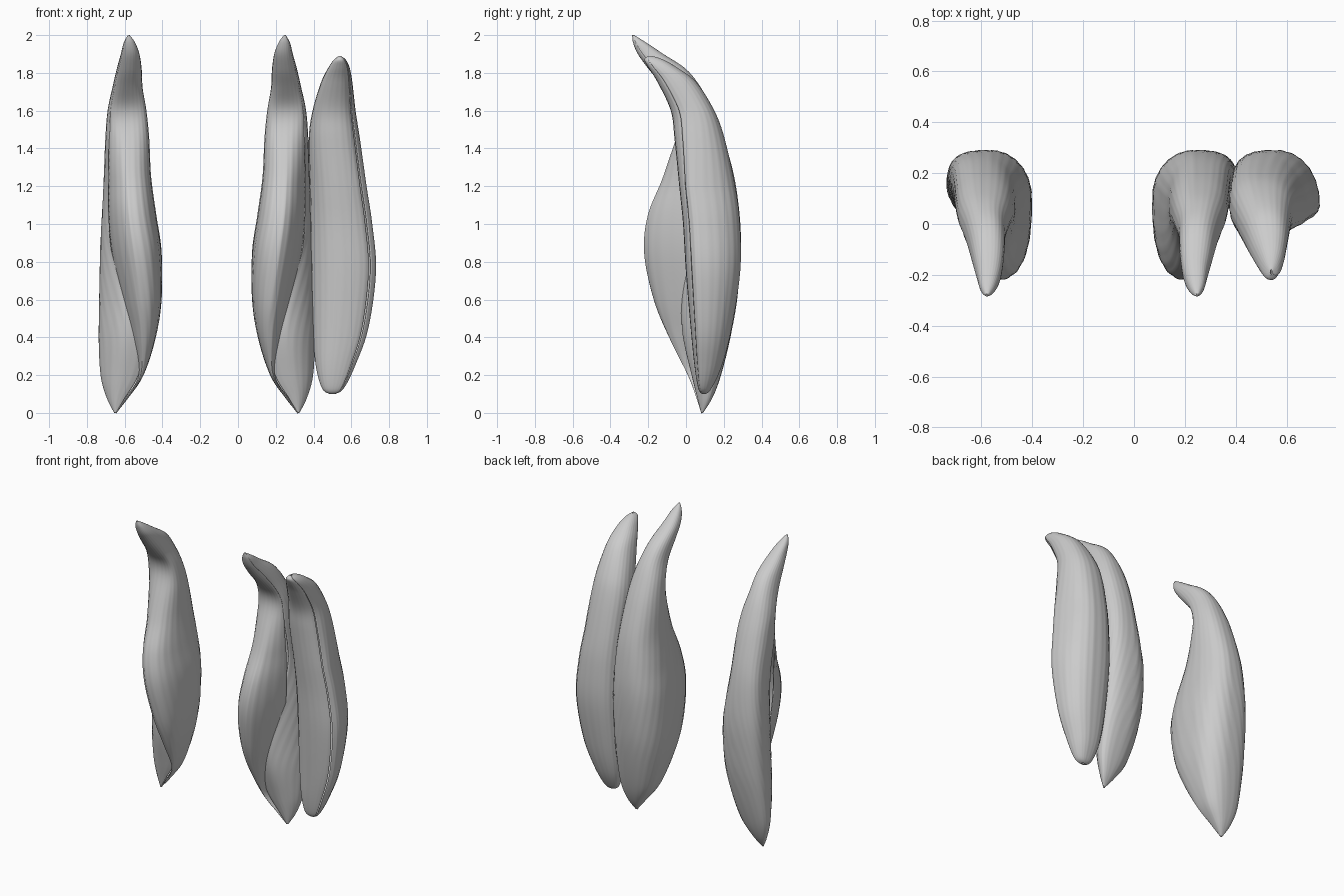
import bpy, bmesh
from math import cos, sin, radians, copysign, exp

# Level rows: z, x left, x right, x reach of the front flap, y back,
# y front (flap), y front (under layer), start angle, end angle
FLAPPED = [
    (0.00, .315, .325, .320, .090, .080, .080, -125, 325),
    (0.08, .250, .365, .270, .140, .055, .060, -128, 325),
    (0.20, .170, .397, .200, .185, .010, .030, -135, 325),
    (0.40, .105, .407, .245, .235, -.09, -.015, -130, 330),
    (0.60, .075, .405, .300, .270, -.17, -.03, -105, 335),
    (0.85, .075, .400, .355, .290, -.22, -.03, -70, 335),
    (1.05, .103, .390, .375, .283, -.20, -.03, -45, 332),
    (1.25, .130, .380, .378, .255, -.12, -.05, -35, 328),
    (1.45, .140, .372, .372, .200, -.065, -.065, -35, 326),
    (1.60, .155, .360, .360, .142, -.08, -.08, -35, 326),
    (1.72, .175, .335, .335, .080, -.13, -.13, -35, 326),
    (1.82, .180, .312, .312, .000, -.20, -.20, -35, 326),
    (1.90, .192, .290, .290, -.12, -.255, -.255, -35, 326),
    (1.96, .215, .275, .275, -.21, -.28, -.28, -35, 326),
    (2.00, .243, .253, .253, -.275, -.285, -.285, -35, 326)]

# Level rows of the closed petal: z, x left, x right, y back, y front
CLOSED = [
    (0.10, .485, .515, .105, .085),
    (0.13, .445, .560, .135, .065),
    (0.25, .412, .620, .190, .045),
    (0.45, .396, .690, .242, .025),
    (0.75, .387, .730, .287, .000),
    (1.00, .384, .710, .285, -.015),
    (1.20, .380, .680, .260, -.035),
    (1.45, .375, .645, .205, -.06),
    (1.60, .395, .622, .150, -.08),
    (1.75, .440, .605, .055, -.15),
    (1.83, .480, .590, -.05, -.20),
    (1.87, .508, .570, -.12, -.22),
    (1.89, .535, .545, -.18, -.20)]
CLOSED = [(z, l, r, r, b, f, f, -35, 324) for z, l, r, b, f in CLOSED]


def catmull(rows, steps):
    """Smoothly interpolate the level rows."""
    out = []
    for i in range(len(rows) - 1):
        p0, p1 = rows[max(i - 1, 0)], rows[i]
        p2, p3 = rows[i + 1], rows[min(i + 2, len(rows) - 1)]
        for k in range(steps):
            t = k / steps
            out.append([.5 * (2 * b + (c - a) * t + (2 * a - 5 * b + 4 * c - d) * t * t
                              + (3 * b - a - 3 * c + d) * t ** 3)
                        for a, b, c, d in zip(p0, p1, p2, p3)])
    return out + [list(rows[-1])]


def power(v, e):
    return copysign(abs(v) ** e, v)


def petal(name, rows, shape, mids, place=lambda x: x, tuck=0.0, dent=0.0, n=90):
    """Loft a curled sheet. shape = corner exponents (back right, back left,
    front left, front right); mids = widest depth on the (left, right) side."""
    bm = bmesh.new()
    rings = []
    for z, xl, xr, xf, yb, yl, yr, a0, a1 in catmull(rows, 6):
        w = min(1, max(0, (1.6 - z) / .4))     # corner shaping fades near the tip
        base = max(yl, yr)
        ring = []
        for j in range(n + 1):
            u = j / n
            t = a0 + (a1 - a0) * u
            s, c = sin(radians(t)), cos(radians(t))
            quad = (0 if c > 0 else 1) if s > 0 else (2 if c < 0 else 3)
            e = .85 + (shape[quad] - .85) * w
            m = .5 + (mids[c > 0] - .5) * w
            s, c = power(s, e), power(c, e)
            right = xf if t > 180 else xr
            cx, rx = (xl + right) / 2, (right - xl) / 2
            cy = base + (yb - base) * m
            front = yr if u < .5 else yl
            ry = (yb - cy) if s > 0 else (cy - front)
            # fine lengthwise ribs, and one edge tucked under the other
            f = 1 + .006 * sin(j * 1.75) - tuck * max(0, (u - .85) / .15) ** 2
            y = cy + ry * s * f
            if s < 0:  # hollow below the hood
                y += dent * s * s * exp(-((z - 1.6) / .13) ** 2)
            ring.append(bm.verts.new((place(cx + rx * c * f), y, z)))
        rings.append(ring)
    for r, q in zip(rings, rings[1:]):
        for j in range(n):
            bm.faces.new((r[j], r[j + 1], q[j + 1], q[j]))
    if place(1) < place(0):
        bmesh.ops.reverse_faces(bm, faces=bm.faces[:])
    me = bpy.data.meshes.new(name)
    bm.to_mesh(me)
    bm.free()
    for p in me.polygons:
        p.use_smooth = True
    ob = bpy.data.objects.new(name, me)
    bpy.context.collection.objects.link(ob)
    sol = ob.modifiers.new("thickness", 'SOLIDIFY')
    sol.thickness, sol.offset = .006, -1
    return ob


# Petal with a front flap, its mirrored twin on the left, and the closed petal
flap = dict(shape=(.7, .95, .75, 1.2), mids=(.42, .65), dent=.05)
petal("middle_petal", FLAPPED, **flap)
petal("left_petal", FLAPPED, place=lambda x: -x - .33, **flap)
petal("right_petal", CLOSED, (.95, .7, 1.0, .9), (.5, .27), tuck=.06)
